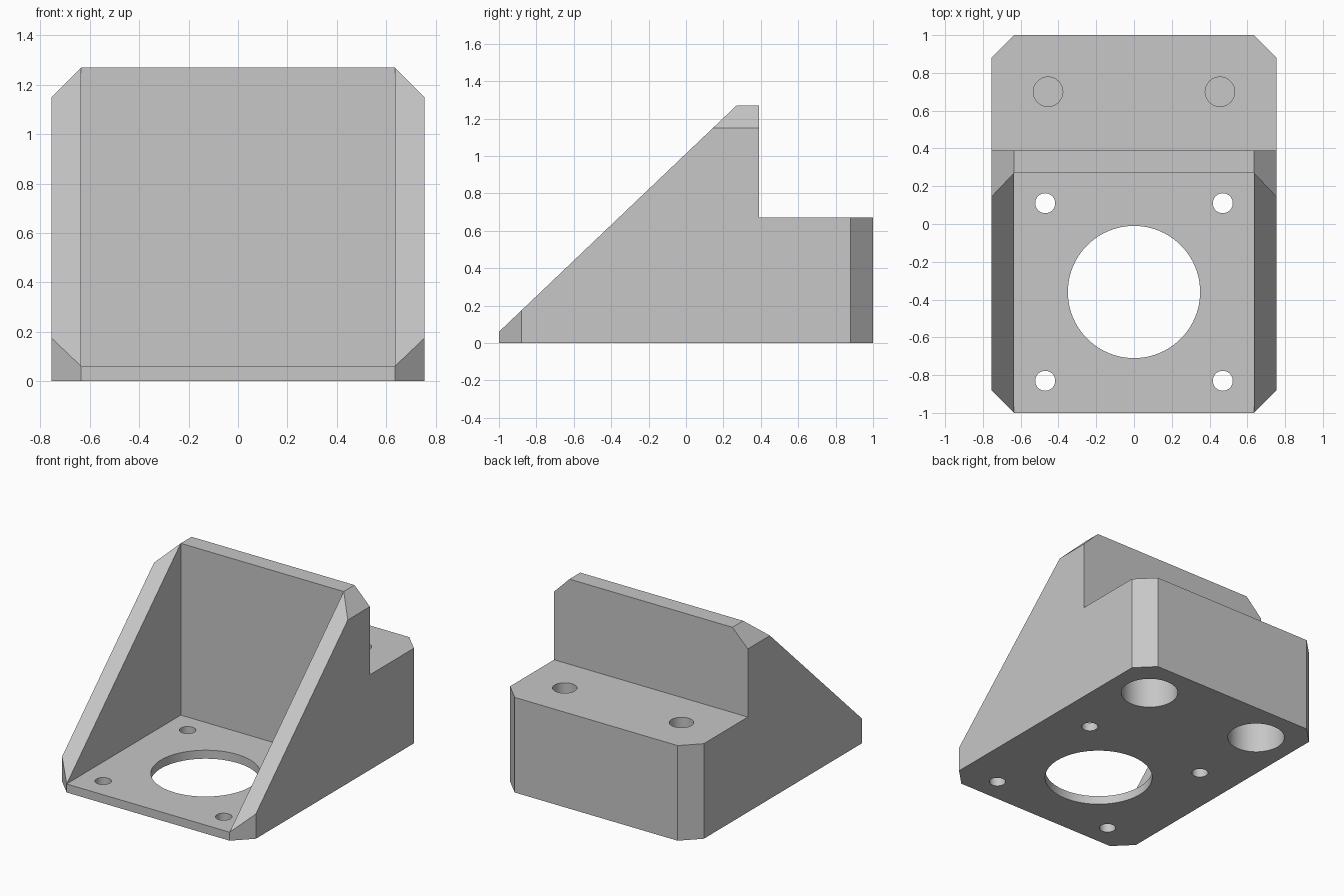
import bpy
import bmesh
from mathutils import Vector

if "Cube" in bpy.data.objects:
    bpy.data.objects.remove(bpy.data.objects["Cube"], do_unlink=True)

HALF_W, INNER_W = 0.755, 0.635
TOP, BLOCK_TOP, FLOOR = 1.27, 0.67, 0.06
WALL_FRONT, WALL_BACK = 0.27, 0.39

grey = bpy.data.materials.new("grey plastic")
grey.use_nodes = True
colour = (0.57, 0.57, 0.57, 1)
grey.diffuse_color = colour
grey.node_tree.nodes["Principled BSDF"].inputs["Base Color"].default_value = colour


def add_object(name, bm):
    bmesh.ops.recalc_face_normals(bm, faces=bm.faces)
    mesh = bpy.data.meshes.new(name)
    bm.to_mesh(mesh)
    bm.free()
    mesh.materials.append(grey)
    obj = bpy.data.objects.new(name, mesh)
    bpy.context.collection.objects.link(obj)
    return obj


def extrude_profile(points, half_width):
    """Extrude a (y, z) outline symmetrically along x."""
    bm = bmesh.new()
    face = bm.faces.new([bm.verts.new((-half_width, y, z)) for y, z in points])
    ext = bmesh.ops.extrude_face_region(bm, geom=[face])["geom"]
    verts = [g for g in ext if isinstance(g, bmesh.types.BMVert)]
    bmesh.ops.translate(bm, verts=verts, vec=(2 * half_width, 0, 0))
    return bm


def chamfer(bm, point, normal):
    """Slice off a corner and cap the cut."""
    geom = bm.verts[:] + bm.edges[:] + bm.faces[:]
    cut = bmesh.ops.bisect_plane(bm, geom=geom, plane_co=point,
                                 plane_no=Vector(normal).normalized(),
                                 clear_outer=True)["geom_cut"]
    edges = [g for g in cut if isinstance(g, bmesh.types.BMEdge)]
    bmesh.ops.holes_fill(bm, edges=edges, sides=0)


def cut_away(target, cutter):
    mod = target.modifiers.new("cut", 'BOOLEAN')
    mod.operation = 'DIFFERENCE'
    mod.solver = 'EXACT'
    mod.object = cutter
    bpy.context.view_layer.objects.active = target
    bpy.ops.object.modifier_apply(modifier=mod.name)
    bpy.data.objects.remove(cutter, do_unlink=True)


def drill(target, x, y, radius, z0, z1, sides=48):
    bm = bmesh.new()
    bmesh.ops.create_cone(bm, cap_ends=True, segments=sides, radius1=radius,
                          radius2=radius, depth=z1 - z0)
    bmesh.ops.translate(bm, verts=bm.verts, vec=(x, y, (z0 + z1) / 2))
    cut_away(target, add_object("drill", bm))


# Bracket body: sloped gussets, upright wall and rear block in one outline
body = extrude_profile([(-1, 0), (1, 0), (1, BLOCK_TOP), (WALL_BACK, BLOCK_TOP),
                        (WALL_BACK, TOP), (WALL_FRONT, TOP), (-1, FLOOR)], HALF_W)
for side in (-1, 1):
    x = side * INNER_W
    chamfer(body, (x, -1, 0), (side, -1, 0))
    chamfer(body, (x, 1, 0), (side, 1, 0))
    chamfer(body, (x, 0, TOP), (side, 0, 1))
bracket = add_object("motor_bracket", body)

# Open pocket between the gussets
pocket = extrude_profile([(-1.5, FLOOR), (WALL_FRONT, FLOOR),
                          (WALL_FRONT, 1.6), (-1.5, 1.6)], INNER_W)
cut_away(bracket, add_object("pocket", pocket))

# Motor opening and its four screw holes
drill(bracket, 0, -0.36, 0.35, -0.1, 0.2, 96)
for x in (-0.47, 0.47):
    for y in (-0.83, 0.11):
        drill(bracket, x, y, 0.053, -0.1, 0.2, 32)

# Rear bolt holes, with wide bores below and a thin web between
for x in (-0.455, 0.455):
    drill(bracket, x, 0.7, 0.078, 0.49, 0.8)
    drill(bracket, x, 0.7, 0.185, -0.1, 0.48)

# Smooth hole walls, crisp edges elsewhere
bpy.ops.object.select_all(action='DESELECT')
bracket.select_set(True)
bpy.context.view_layer.objects.active = bracket
bpy.ops.object.shade_smooth_by_angle(angle=0.5)
